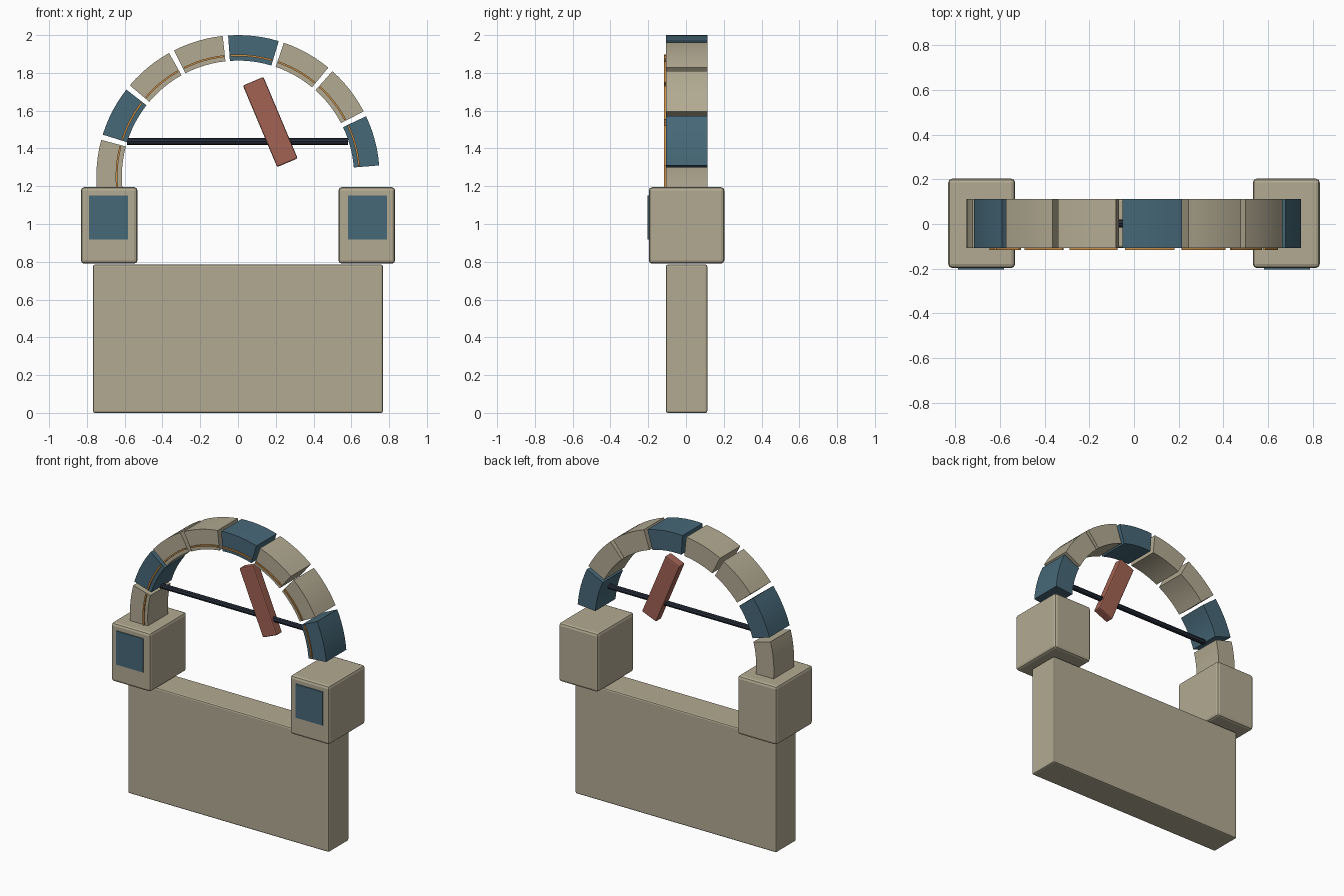
import bpy, bmesh, math

if "Cube" in bpy.data.objects:
    bpy.data.objects.remove(bpy.data.objects["Cube"])

Y0 = 0.003            # small depth offset, front plates stick out a little
CZ = 1.25             # arch centre height


def material(name, rgb):
    lin = [((c / 255 + 0.055) / 1.055) ** 2.4 for c in rgb]
    m = bpy.data.materials.new(name)
    m.diffuse_color = (*lin, 1)
    m.use_nodes = True
    m.node_tree.nodes["Principled BSDF"].inputs["Base Color"].default_value = m.diffuse_color
    return m


STONE = material("sandstone", (178, 170, 146))
TEAL = material("teal", (70, 104, 120))
RED = material("brick red", (162, 98, 83))
DARK = material("dark navy", (38, 45, 58))
GOLD = material("gold trim", (205, 145, 75))


def add_object(name, bm, mat, angle=None):
    bmesh.ops.recalc_face_normals(bm, faces=bm.faces)
    me = bpy.data.meshes.new(name)
    bm.to_mesh(me)
    bm.free()
    me.materials.append(mat)
    ob = bpy.data.objects.new(name, me)
    bpy.context.collection.objects.link(ob)
    if angle:
        bpy.ops.object.select_all(action='DESELECT')
        bpy.context.view_layer.objects.active = ob
        ob.select_set(True)
        bpy.ops.object.shade_smooth_by_angle(angle=math.radians(angle))
    return ob


def box(name, size, loc, mat, bevel=0.0, segments=2):
    bm = bmesh.new()
    bmesh.ops.create_cube(bm, size=1)
    bmesh.ops.scale(bm, vec=size, verts=bm.verts)
    if bevel:
        bmesh.ops.bevel(bm, geom=bm.edges[:], offset=bevel, segments=segments,
                        profile=0.5, affect='EDGES')
    ob = add_object(name, bm, mat)
    ob.location = loc
    return ob


def arc_block(name, r0, r1, a0, a1, y0, y1, mat, n=6):
    """Solid ring segment in the xz plane between two angles in degrees."""
    bm = bmesh.new()
    angles = [math.radians(a0 + (a1 - a0) * i / n) for i in range(n + 1)]
    rings = [[bm.verts.new((r * math.cos(a), y, CZ + r * math.sin(a)))
              for r, y in ((r0, y0), (r1, y0), (r1, y1), (r0, y1))] for a in angles]
    for p, q in zip(rings, rings[1:]):
        for k in range(4):
            j = (k + 1) % 4
            bm.faces.new((p[k], p[j], q[j], q[k]))
    bm.faces.new(rings[0])
    bm.faces.new(rings[-1][::-1])
    return add_object(name, bm, mat, 30)


# Base wall
box("base_wall", (1.535, 0.22, 0.785), (0, Y0, 0.3925), STONE, 0.01)

# Piers with teal front panels
for side, label in ((-1, "left"), (1, "right")):
    box(label + "_pier", (0.30, 0.40, 0.405), (side * 0.682, Y0, 0.9925), STONE, 0.018)
    box(label + "_pier_panel", (0.207, 0.008, 0.232),
        (side * 0.685, Y0 - 0.202, 1.034), TEAL)

# Arch blocks with thin gold inlay; the lowest right block is missing
for i in range(8):
    a0 = 4.6 + 22.9 * i
    a1 = a0 + 20.7
    mat = TEAL if i in (0, 3, 6) else STONE
    arc_block(f"arch_block_{i + 1}", 0.615, 0.75, a0, a1, Y0 - 0.11, Y0 + 0.11, mat)
    arc_block(f"gold_inlay_{i + 1}", 0.638, 0.648, a0 + 0.5, a1 - 0.5,
              Y0 - 0.119, Y0 - 0.11, GOLD)

# Cross bar
bm = bmesh.new()
bmesh.ops.create_cone(bm, cap_ends=True, segments=8, radius1=0.018, radius2=0.018, depth=1.17)
bar = add_object("cross_bar", bm, DARK)
bar.rotation_euler = (0, math.pi / 2, 0)
bar.location = (-0.002, Y0, 1.437)

# Tilted red slab on the bar
slab = box("tilted_slab", (0.118, 0.06, 0.468), (0.171, Y0, 1.54), RED, 0.008)
slab.rotation_euler = (0, math.radians(-22.8), 0)
